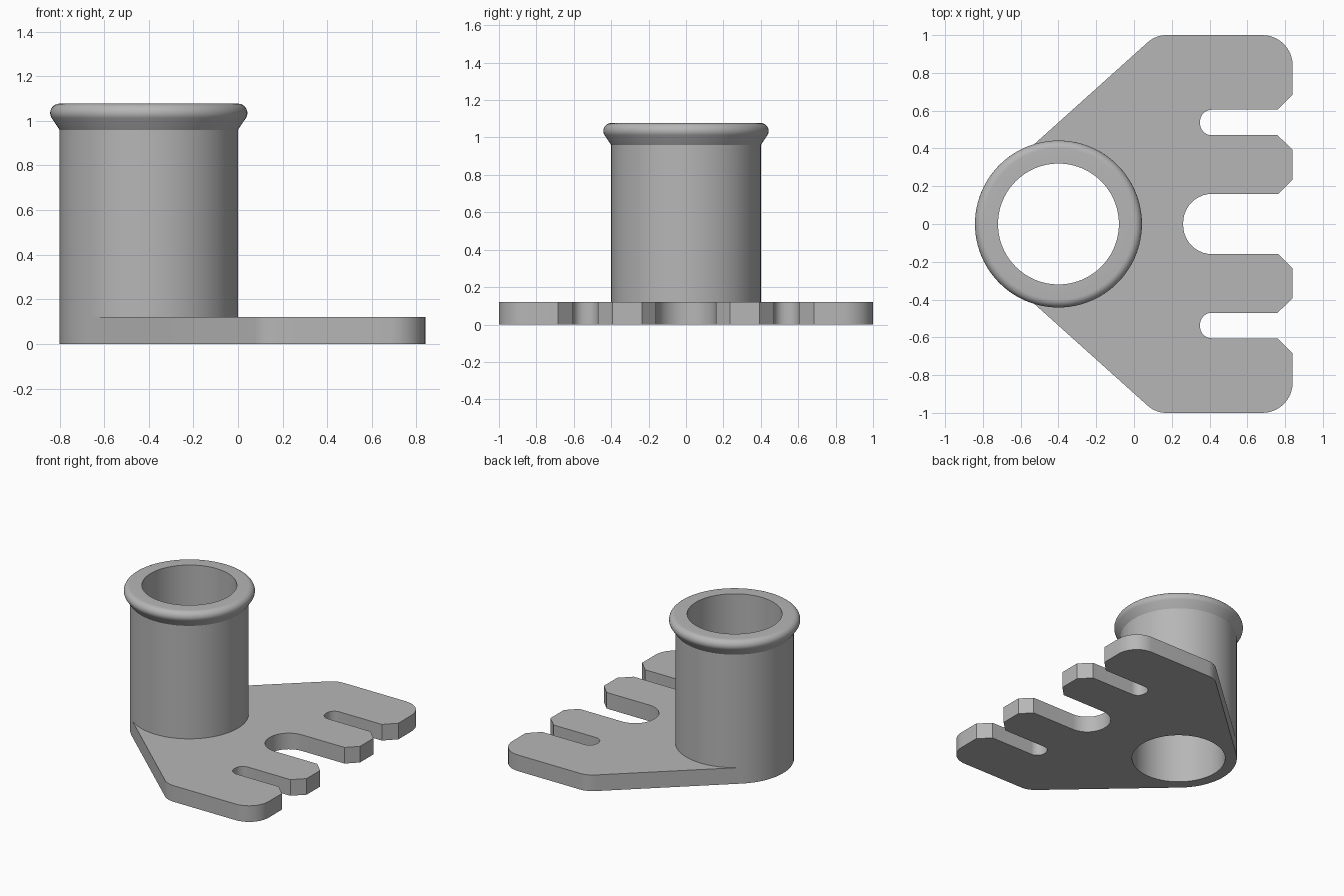
import bpy, bmesh, math
from mathutils import Vector

cube = bpy.data.objects.get("Cube")
if cube:
    bpy.data.objects.remove(cube, do_unlink=True)

GREY = (0.47, 0.47, 0.47, 1)
grey = bpy.data.materials.new("plain grey")
grey.use_nodes = True
grey.diffuse_color = GREY
grey.node_tree.nodes["Principled BSDF"].inputs["Base Color"].default_value = GREY

TUBE_X, TUBE_R, BORE_R = -0.4, 0.4, 0.32
THICK = 0.12


def finish(bm, name, angle):
    """Turn a bmesh into a shaded, coloured object."""
    bmesh.ops.recalc_face_normals(bm, faces=bm.faces)
    mesh = bpy.data.meshes.new(name)
    bm.to_mesh(mesh)
    bm.free()
    mesh.materials.append(grey)
    obj = bpy.data.objects.new(name, mesh)
    bpy.context.collection.objects.link(obj)
    bpy.ops.object.select_all(action='DESELECT')
    obj.select_set(True)
    bpy.context.view_layer.objects.active = obj
    bpy.ops.object.shade_smooth_by_angle(angle=math.radians(angle))
    return obj


def fillet(corners, steps=10):
    """Round each (x, y, radius) corner of a closed outline."""
    out = []
    for i, (x, y, r) in enumerate(corners):
        p = Vector((x, y))
        if r == 0:
            out.append(p)
            continue
        a = (Vector(corners[i - 1][:2]) - p).normalized()
        b = (Vector(corners[(i + 1) % len(corners)][:2]) - p).normalized()
        half = a.angle(b) / 2
        centre = p + (a + b).normalized() * r / math.sin(half)
        start = p + a * r / math.tan(half) - centre
        end = p + b * r / math.tan(half) - centre
        sweep = start.angle_signed(end)
        for k in range(steps + 1):
            t = -sweep * k / steps
            c, s = math.cos(t), math.sin(t)
            out.append(centre + Vector((start.x * c - start.y * s,
                                        start.x * s + start.y * c)))
    return out


# Base plate: half outline from the centre slot round to the tube, then mirrored
tangent = math.radians(131.9)
half = [
    (0.26, 0.16, 0.155), (0.765, 0.16, 0), (0.84, 0.235, 0),
    (0.84, 0.393, 0), (0.76, 0.47, 0),
    (0.35, 0.47, 0.062), (0.35, 0.605, 0.062),
    (0.76, 0.605, 0), (0.84, 0.685, 0),
    (0.84, 1, 0.16), (0.115, 1, 0.15),
    (TUBE_X + TUBE_R * math.cos(tangent), TUBE_R * math.sin(tangent), 0),
]
# Inner edge is buried in the middle of the tube wall
wall = (TUBE_R + BORE_R) / 2
for k in range(24):
    a = tangent * (1 - k / 23.5)
    half.append((TUBE_X + wall * math.cos(a), wall * math.sin(a), 0))
outline = fillet(half + [(x, -y, r) for x, y, r in reversed(half)])

bm = bmesh.new()
base = bm.faces.new([bm.verts.new((p.x, p.y, 0)) for p in outline])
top = bmesh.ops.extrude_face_region(bm, geom=[base], use_keep_orig=True)
bmesh.ops.translate(bm, vec=(0, 0, THICK),
                    verts=[g for g in top["geom"] if isinstance(g, bmesh.types.BMVert)])
finish(bm, "slotted_base_plate", 30)

# Tube with a flared, rounded rim, lathed from one closed profile
RIM, RIM_Z = 0.042, 1.035
profile = [(BORE_R, 0), (TUBE_R, 0), (TUBE_R, 0.96)]
for k in range(13):
    a = math.radians(-33.6 + 123.6 * k / 12)
    profile.append((TUBE_R + RIM * math.cos(a), RIM_Z + RIM * math.sin(a)))
profile.append((BORE_R, RIM_Z + RIM))

bm = bmesh.new()
verts = [bm.verts.new((TUBE_X + r, 0, z)) for r, z in profile]
edges = [bm.edges.new((verts[i - 1], verts[i])) for i in range(len(verts))]
bmesh.ops.spin(bm, geom=verts + edges, cent=(TUBE_X, 0, 0), axis=(0, 0, 1),
               angle=math.tau, steps=96, use_merge=True)
bmesh.ops.remove_doubles(bm, verts=bm.verts, dist=0.0001)
finish(bm, "flared_tube", 28)
